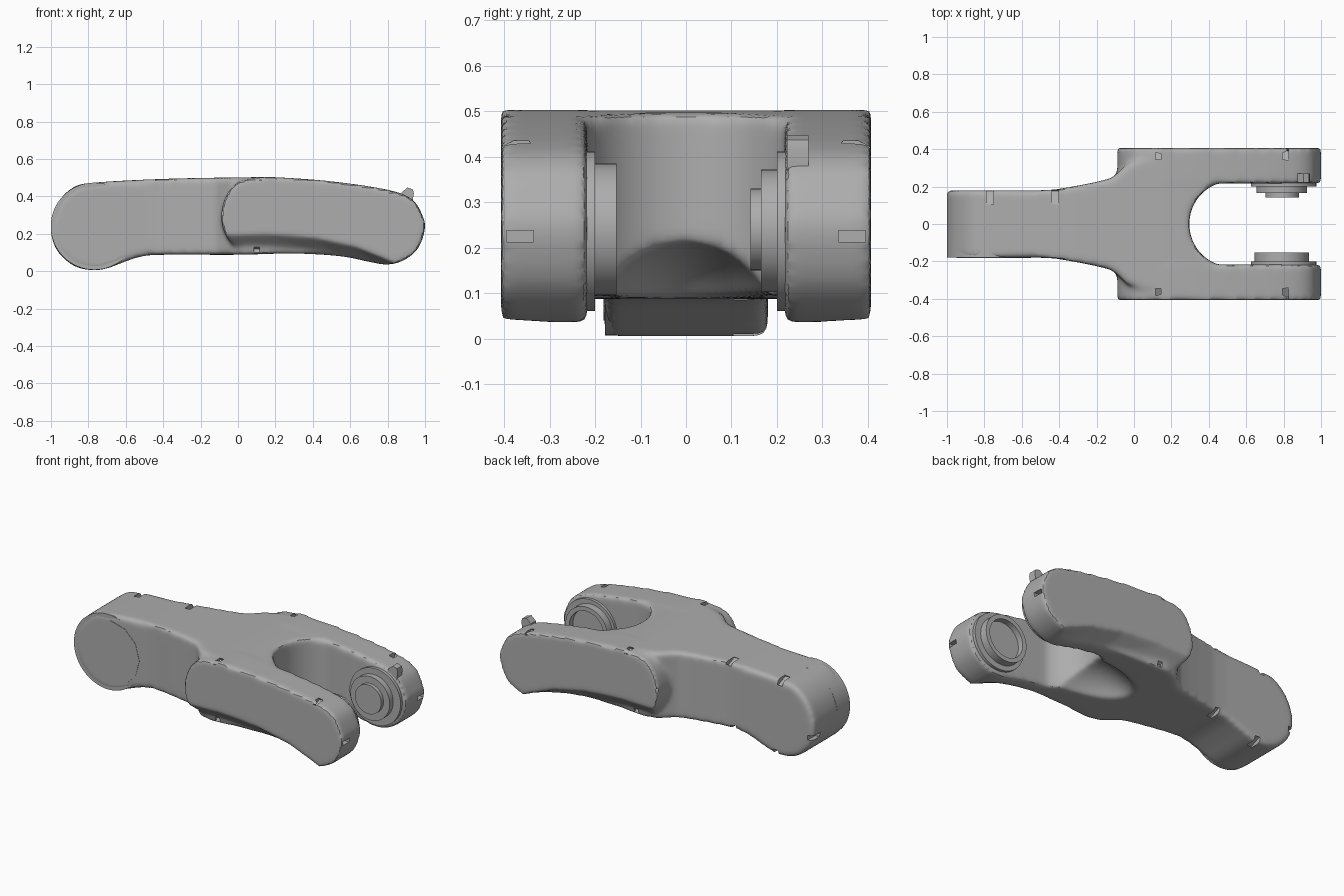
import bpy, bmesh, math
from mathutils import Matrix, Vector

cube = bpy.data.objects.get("Cube")
if cube:
    bpy.data.objects.remove(cube, do_unlink=True)

metal = bpy.data.materials.new("grey_metal")
metal.use_nodes = True
GREY = (0.42, 0.42, 0.42, 1)
metal.diffuse_color = GREY
metal.node_tree.nodes["Principled BSDF"].inputs["Base Color"].default_value = GREY


def make(name, bm):
    bmesh.ops.recalc_face_normals(bm, faces=bm.faces)
    mesh = bpy.data.meshes.new(name)
    bm.to_mesh(mesh)
    bm.free()
    mesh.materials.append(metal)
    ob = bpy.data.objects.new(name, mesh)
    bpy.context.collection.objects.link(ob)
    return ob


def loft(name, rings):
    """Skin matching closed rings and cap both ends."""
    bm = bmesh.new()
    rows = [[bm.verts.new(p) for p in ring] for ring in rings]
    n = len(rows[0])
    for a, b in zip(rows, rows[1:]):
        for i in range(n):
            bm.faces.new((a[i], a[(i + 1) % n], b[(i + 1) % n], b[i]))
    bm.faces.new(rows[0])
    bm.faces.new(rows[-1])
    return make(name, bm)


def side_prism(name, pts, y0, y1):
    return loft(name, [[(x, y, z) for x, z in pts] for y in (y0, y1)])


def plan_prism(name, pts):
    return loft(name, [[(x, y, z) for x, y in pts] for z in (-0.3, 0.8)])


def smooth_loop(pts, steps=4):
    """Closed Catmull-Rom curve through a few points."""
    out = []
    v = [Vector(p) for p in pts]
    for i in range(len(v)):
        a, b, c, d = (v[(i + k - 1) % len(v)] for k in range(4))
        for s in range(steps):
            t = s / steps
            out.append(0.5 * (2 * b + (c - a) * t + (2 * a - 5 * b + 4 * c - d) * t * t
                              + (3 * b - a - 3 * c + d) * t ** 3))
    return out


def circle(cx, cz, r, n=48):
    return [(cx + r * math.cos(2 * math.pi * i / n), cz + r * math.sin(2 * math.pi * i / n))
            for i in range(n)]


def apply_mod(ob, kind, **settings):
    mod = ob.modifiers.new("step", kind)
    for key, value in settings.items():
        setattr(mod, key, value)
    bpy.context.view_layer.objects.active = ob
    bpy.ops.object.modifier_apply(modifier=mod.name)


def combine(ob, other, operation):
    apply_mod(ob, 'BOOLEAN', object=other, operation=operation, solver='EXACT')
    bpy.data.objects.remove(other, do_unlink=True)


# Side outline shared by the body and the fork arms
fork_edge = [(.2, .502), (.5, .48), (.8, .435), (.93, .385), (.985, .3), (1, .23), (.965, .125),
             (.89, .06), (.8, .035), (.7, .05), (.55, .08), (.3, .095)]
neck_edge = [(0, .088), (-.4, .088), (-.52, .078), (-.62, .045), (-.7, .015), (-.78, .005),
             (-.88, .03), (-.97, .115), (-1.002, .24), (-.965, .365), (-.88, .45), (-.77, .475),
             (-.4, .495), (0, .503)]
arm_end = [(.1, .092), (0, .115), (-.065, .19), (-.09, .29), (-.065, .4), (0, .475), (.1, .498)]

# Body: side outline crossed with the plan outline
link = side_prism("link_body", smooth_loop(fork_edge + neck_edge), -.5, .5)
link.scale.z = .996
half = [(-1.05, .18), (-.5, .18), (-.42, .184), (-.3, .205), (-.2, .225), (-.12, .245),
        (-.08, .28), (-.04, .32), (.05, .345), (.65, .3)]
combine(link, plan_prism("plan", half + [(x, -y) for x, y in reversed(half)]), 'INTERSECT')

# Fork slot
slot = [(.525 + .23 * math.cos(a), .23 * math.sin(a))
        for a in (math.radians(90 + i * 7.5) for i in range(25))]
combine(link, plan_prism("slot", slot + [(1.2, -.23), (1.2, .23)]), 'DIFFERENCE')

# Fork arms with a slanted lower outside edge, plus the round seat inside each
chamfer = [(-.2, .2, .085), (.15, .21, .085), (.4, .19, .085), (.6, .145, .065),
           (.75, .085, .035), (.88, .02, .02)]
for s in (1, -1):
    arm = side_prism("arm", smooth_loop(fork_edge + arm_end), s * .217, s * .407)
    cut = loft("chamfer", [[(x, s * .42, top), (x, s * .29, low), (x, s * .42, -.1)]
                           for x, top, low in chamfer])
    combine(arm, cut, 'DIFFERENCE')
    combine(link, arm, 'UNION')

# Scoop under the closed end of the slot
bm = bmesh.new()
bmesh.ops.create_uvsphere(bm, u_segments=32, v_segments=20, radius=1,
                          matrix=Matrix.Translation((.4, 0, 0)) @ Matrix.Diagonal((.4, .2, .22, 1)))
combine(link, make("scoop", bm), 'DIFFERENCE')

# Soften all edges evenly
apply_mod(link, 'REMESH', mode='VOXEL', voxel_size=.014)
apply_mod(link, 'SMOOTH', factor=.5, iterations=9)

# Small nicks along the rims
bm = bmesh.new()


def nick(x, y, z, size, turn):
    place = Matrix.Translation((x, y, z)) @ Matrix.Rotation(turn, 4, 'X') @ Matrix.Diagonal((*size, 1))
    bmesh.ops.create_cube(bm, size=1, matrix=place)


for s in (1, -1):
    for x, z in ((.13, .488), (.81, .422)):
        nick(x, s * .372, z, (.03, .06, .03), -s * .5)
    nick(-.065, s * .375, .31, (.04, .06, .025), 0)
    nick(.985, s * .365, .225, (.035, .06, .025), 0)
    nick(.1, s * .36, .12, (.03, .06, .03), s * .5)
for x, z in ((-.77, .465), (-.42, .487), (-.45, .095), (-.74, .015)):
    nick(x, .145, z, (.035, .08, .03), -.4 if z > .2 else .4)
nick(-.98, .145, .17, (.04, .08, .03), 0)
combine(link, make("nicks", bm), 'DIFFERENCE')

# Crisp round hub face on the front of the neck
hub = side_prism("hub_face", circle(-.768, .24, .233, 64), -.178, -.05)
flat = side_prism("hub_flat_disc", circle(-.75, .24, .2, 12), -.182, -.17)

# Inner seats and pivots: stepped pin at the back, ring at the front
parts = [link, hub, flat]
for name, s in (("back", 1), ("front", -1)):
    parts.append(side_prism(name + "_pivot_seat", circle(.8, .236, .175), s * .2, s * .3))
parts.append(side_prism("back_pin_base", circle(.79, .237, .135), .165, .22))
parts.append(side_prism("back_pin_tip", circle(.793, .24, .09), .142, .18))
ring = side_prism("front_pivot_ring", circle(.79, .24, .145), -.22, -.153)
combine(ring, side_prism("bore", circle(.79, .24, .118), -.19, -.1), 'DIFFERENCE')
parts.append(ring)

# Small lug on top of the back arm
lug = [(.86, .35), (.875, .42), (.905, .447), (.935, .437), (.94, .415), (.93, .35)]
parts.append(side_prism("top_lug", lug, .222, .27))

for ob in parts:
    bpy.ops.object.select_all(action='DESELECT')
    ob.select_set(True)
    bpy.context.view_layer.objects.active = ob
    bpy.ops.object.shade_smooth_by_angle(angle=math.radians(35))
